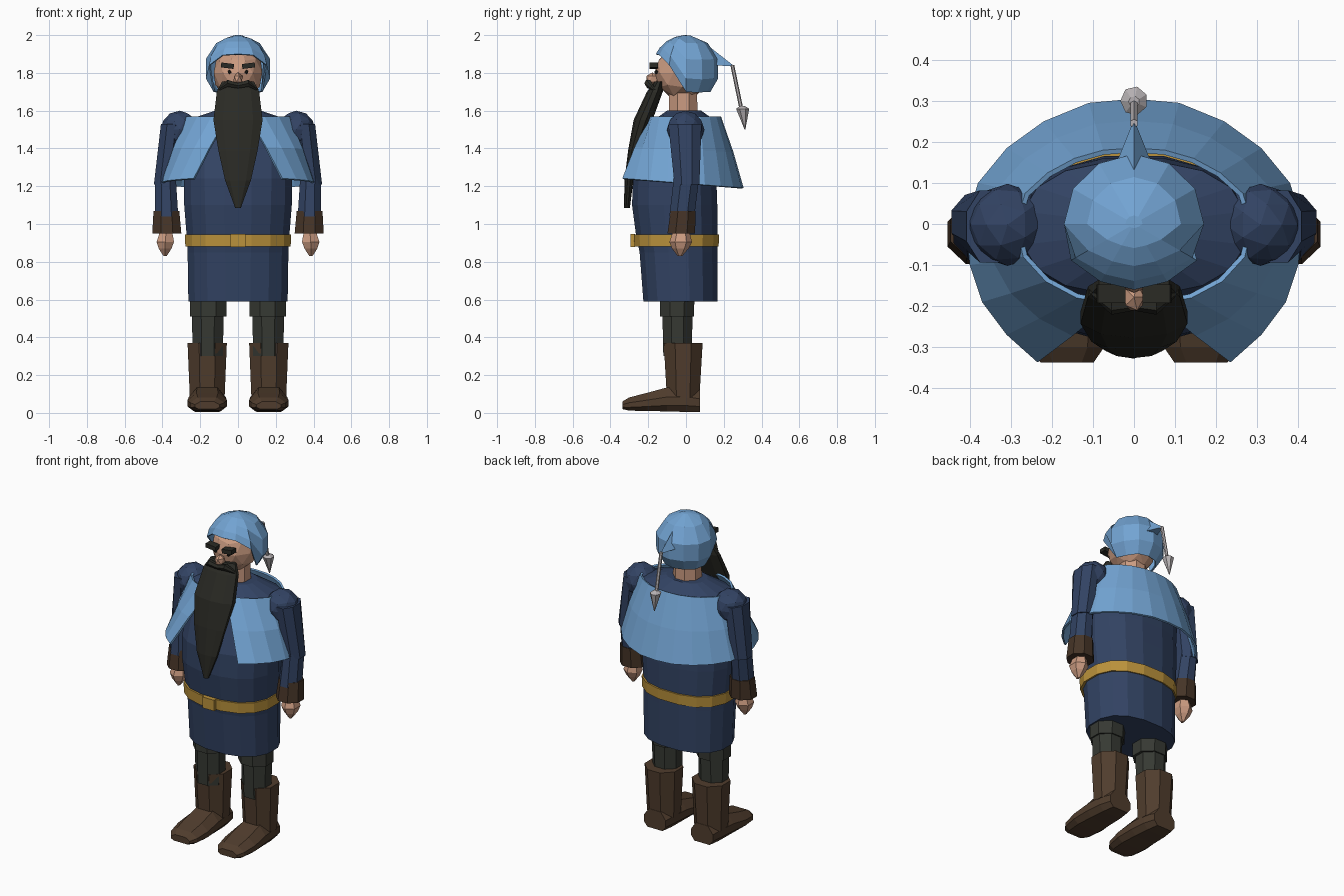
import bpy, bmesh, math
from mathutils import Vector, Matrix

if "Cube" in bpy.data.objects:
    bpy.data.objects.remove(bpy.data.objects["Cube"])


def colour(name, r, g, b):
    m = bpy.data.materials.new(name)
    m.diffuse_color = (r, g, b, 1)
    m.use_nodes = True
    m.node_tree.nodes["Principled BSDF"].inputs["Base Color"].default_value = m.diffuse_color
    return m


SKY = colour("light_blue", 0.17, 0.37, 0.65)
NAVY = colour("navy", 0.032, 0.056, 0.125)
BROWN = colour("boot_brown", 0.08, 0.046, 0.026)
CUFF = colour("dark_brown", 0.06, 0.034, 0.02)
GOLD = colour("gold", 0.5, 0.29, 0.045)
SKIN = colour("skin", 0.6, 0.33, 0.22)
WOOL = colour("grey_green", 0.037, 0.041, 0.033)
HAIR = colour("black_hair", 0.023, 0.023, 0.018)
GREY = colour("pale_grey", 0.46, 0.43, 0.44)


def finish(name, bm, mat, mirror=False, thick=0):
    bmesh.ops.recalc_face_normals(bm, faces=bm.faces)
    me = bpy.data.meshes.new(name)
    bm.to_mesh(me)
    bm.free()
    me.materials.append(mat)
    ob = bpy.data.objects.new(name, me)
    bpy.context.collection.objects.link(ob)
    if mirror:
        ob.modifiers.new("mirror", 'MIRROR').use_mirror_merge = False
    if thick:
        s = ob.modifiers.new("thickness", 'SOLIDIFY')
        s.thickness, s.offset = thick, -1
    return ob


def loft(name, rings, mat, mirror=False, closed=True, caps=True, thick=0):
    """Skin a list of point rings that all have the same length."""
    bm = bmesh.new()
    vs = [[bm.verts.new(p) for p in r] for r in rings]
    n = len(vs[0])
    for a, b in zip(vs, vs[1:]):
        for i in range(n if closed else n - 1):
            j = (i + 1) % n
            bm.faces.new((a[i], a[j], b[j], b[i]))
    if caps and closed:
        bm.faces.new(vs[0])
        bm.faces.new(vs[-1])
    return finish(name, bm, mat, mirror, thick)


def oval(cx, cy, z, rx, ry, n=8, power=1.0):
    """Flat horizontal ring; power below 1 makes it boxier."""
    pts = []
    for i in range(n):
        a = 2 * math.pi * (i + 0.5) / n
        c, s = math.cos(a), math.sin(a)
        k = 1 / math.cos(math.pi / n)
        pts.append((cx + rx * k * math.copysign(abs(c) ** power, c),
                    cy + ry * k * math.copysign(abs(s) ** power, s), z))
    return pts


def tube(name, rows, mat, n=8, mirror=False, power=1.0):
    return loft(name, [oval(*r, n=n, power=power) for r in rows], mat, mirror)


def ball(name, c, r, mat, sub=2, mirror=False):
    bm = bmesh.new()
    bmesh.ops.create_icosphere(bm, subdivisions=sub, radius=1)
    bm.transform(Matrix.Translation(c) @ Matrix.Diagonal((*r, 1)))
    return finish(name, bm, mat, mirror)


def box(name, c, size, mat, tilt=0, mirror=False):
    bm = bmesh.new()
    bmesh.ops.create_cube(bm, size=1)
    bm.transform(Matrix.Translation(c) @ Matrix.Rotation(tilt, 4, 'Y')
                 @ Matrix.Diagonal((*size, 1)))
    return finish(name, bm, mat, mirror)


# Boots: upright shaft and a foot lofted from heel to toe
tube("boot_shaft", [(0.163, -0.015, 0.08, 0.092, 0.086),
                    (0.163, -0.015, 0.37, 0.104, 0.103)], BROWN, mirror=True)
foot = []
for y, w, lo, hi in [(0.075, 0.075, 0.005, 0.12), (0.0, 0.09, 0.005, 0.14),
                     (-0.10, 0.098, 0.008, 0.135), (-0.21, 0.104, 0.01, 0.105),
                     (-0.30, 0.09, 0.012, 0.082), (-0.337, 0.065, 0.02, 0.06)]:
    h = hi - lo
    foot.append([(0.163 + w * u, y, lo + h * v) for u, v in
                 [(-0.7, 0), (0.7, 0), (1, 0.25), (1, 0.6), (0.55, 1), (-0.55, 1), (-1, 0.6), (-1, 0.25)]])
loft("boot_foot", foot, BROWN, mirror=True)

# Legs
tube("lower_leg", [(0.16, -0.045, 0.3, 0.08, 0.075), (0.16, -0.045, 0.53, 0.084, 0.08)], WOOL, mirror=True)
tube("upper_leg", [(0.157, -0.048, 0.51, 0.096, 0.09), (0.157, -0.045, 0.7, 0.098, 0.092)], WOOL, mirror=True)

# Tunic from hem to collar
tube("tunic", [(0, -0.03, 0.59, 0.262, 0.195), (0, -0.04, 0.85, 0.266, 0.205),
               (0, -0.05, 0.95, 0.272, 0.215), (0, -0.06, 1.1, 0.284, 0.225),
               (0, -0.06, 1.24, 0.285, 0.22), (0, -0.03, 1.42, 0.285, 0.19),
               (0, -0.01, 1.55, 0.27, 0.16), (0, -0.01, 1.6, 0.12, 0.09)],
     NAVY, n=16, power=0.85)

# Belt and buckle
tube("belt", [(0, -0.05, 0.88, 0.278, 0.222), (0, -0.05, 0.945, 0.28, 0.225)], GOLD, n=16, power=0.85)
box("buckle", (0, -0.282, 0.912), (0.08, 0.024, 0.068), GOLD)

# Shoulder cape, open at the front
rim = [(0, .305), (.11, .295), (.22, .25), (.31, .185), (.38, .1), (.41, 0),
       (.4, -.1), (.37, -.19), (.31, -.27), (.235, -.337)]
collar = [(0, .185), (.075, .18), (.145, .16), (.21, .125), (.265, .075), (.288, 0),
          (.27, -.08), (.215, -.14), (.14, -.18), (.055, -.195)]


def whole(points):
    return [(-x, *q) for x, *q in points[:0:-1]] + points


low = whole([(x, y, 1.215 - 0.08 * y) for x, y in rim])
top = whole([(x, y, 1.57) for x, y in collar])
mid = [tuple(Vector(a).lerp(Vector(b), 0.5) * 1.0 + Vector((a[0], a[1], 0)) * 0.02)
       for a, b in zip(low, top)]
loft("shoulder_cape", [low, mid, top], SKY, closed=False, thick=0.012)

# Arms, cuffs and hands
ball("shoulder", (0.308, -0.002, 1.5), (0.1, 0.1, 0.1), NAVY, mirror=True)
tube("upper_arm", [(0.388, 0.005, 1.21, 0.057, 0.066), (0.352, -0.006, 1.53, 0.056, 0.088)], NAVY, mirror=True)
tube("forearm", [(0.378, -0.022, 1.04, 0.062, 0.066), (0.384, 0.002, 1.24, 0.055, 0.067)], NAVY, mirror=True)
tube("cuff", [(0.377, -0.025, 0.95, 0.077, 0.073), (0.379, -0.015, 1.07, 0.068, 0.066)],
     CUFF, mirror=True)
tube("hand", [(0.386, -0.032, 0.83, 0.008, 0.01), (0.386, -0.03, 0.87, 0.034, 0.038),
              (0.385, -0.028, 0.905, 0.046, 0.052), (0.38, -0.025, 0.97, 0.03, 0.035)],
     SKIN, n=6, mirror=True)

# Head, neck and face
tube("neck", [(0, -0.015, 1.56, 0.078, 0.076), (0, -0.015, 1.74, 0.075, 0.073)], SKIN)
ball("head", (0, -0.02, 1.8), (0.135, 0.147, 0.142), SKIN)
ball("nose", (0, -0.178, 1.768), (0.028, 0.038, 0.034), SKIN, sub=1)
ball("eye", (0.045, -0.157, 1.805), (0.011, 0.011, 0.011), HAIR, sub=1, mirror=True)
box("eyebrow", (0.056, -0.17, 1.838), (0.068, 0.045, 0.026), HAIR, tilt=-0.12, mirror=True)

# Beard tapering forward and down, with a moustache above it
beard = []
for z, hx, yf, yb in [(1.755, .085, -.165, -.12), (1.70, .112, -.205, -.125),
                      (1.55, .13, -.275, -.18), (1.39, .104, -.305, -.25),
                      (1.23, .068, -.325, -.28), (1.085, .015, -.327, -.298)]:
    beard.append(oval(0, (yf + yb) / 2, z, hx, (yb - yf) / 2, n=10))
loft("beard", beard, HAIR)
stache = []
for x, y, z, r in [(0.0, -.195, 1.732, .016), (.055, -.2, 1.745, .021), (.108, -.165, 1.708, .006)]:
    stache.append([(x, y + r * math.cos(a), z + r * math.sin(a))
                   for a in (k * math.pi / 3 for k in range(6))])
loft("moustache", stache, HAIR, mirror=True)

# Cap: dome whose lower edge rises over the face
R, CZ, SEG = 0.178, 1.822, 12
edge = [1.9, 1.895, 1.84, 1.7, 1.695, 1.7, 1.7]
rings = []
for t in (0.05, 0.3, 0.55, 0.8, 1.0):
    ring = []
    for i in range(SEG):
        a = 2 * math.pi * i / SEG
        end = math.acos((edge[min(i, SEG - i)] - CZ) / R)
        p = end * t
        ring.append((R * math.sin(p) * math.sin(a), -R * math.sin(p) * math.cos(a),
                     CZ + R * math.cos(p)))
    rings.append(ring)
cap = loft("cap", rings, SKY, caps=False, thick=0.008)
bm = bmesh.new()
bm.from_mesh(cap.data)
bmesh.ops.holes_fill(bm, edges=[e for e in bm.edges if e.is_boundary
                                and min(v.co.z for v in e.verts) > 1.98], sides=SEG)
bmesh.ops.recalc_face_normals(bm, faces=bm.faces)
bm.to_mesh(cap.data)
bm.free()

# Cap tail, cord and tassel
loft("cap_tail", [[(-.05, .13, 1.84), (.05, .13, 1.84), (0, .09, 1.965)],
                  [(-.004, .245, 1.836), (.004, .245, 1.836), (0, .245, 1.844)]], SKY)
tube("cord", [(0, 0.295, 1.6, 0.009, 0.009), (0, 0.245, 1.842, 0.009, 0.009)], GREY, n=6)
tube("tassel", [(0, 0.312, 1.5, 0.002, 0.002), (0, 0.3, 1.61, 0.03, 0.032),
                (0, 0.298, 1.625, 0.012, 0.012)], GREY, n=7)
